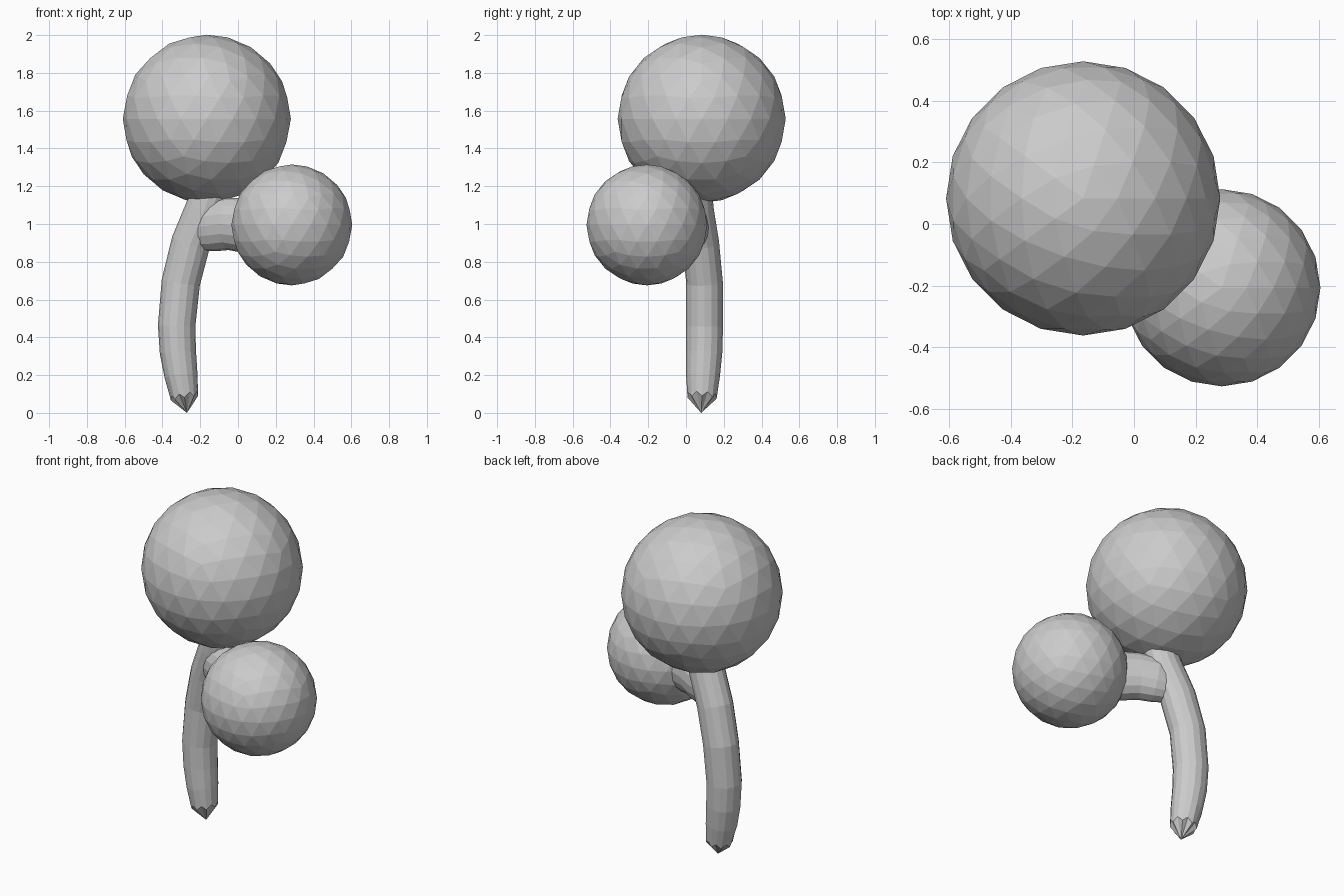
import bpy, bmesh, math
from mathutils import Vector

if "Cube" in bpy.data.objects:
    bpy.data.objects.remove(bpy.data.objects["Cube"])

SIDES = 16


def foliage(name, centre, radius):
    bpy.ops.mesh.primitive_ico_sphere_add(subdivisions=3, radius=radius, location=centre)
    bpy.context.object.name = name


def tube(name, rings, ref, tip=None):
    """Loft rings of (centre, half width across, half width along ref)."""
    bm = bmesh.new()
    pts = [Vector(r[0]) for r in rings]
    loops = []
    for i, (_, ru, rv) in enumerate(rings):
        t = (pts[min(i + 1, len(pts) - 1)] - pts[max(i - 1, 0)]).normalized()
        u = Vector(ref).cross(t).normalized()
        v = t.cross(u)
        loop = []
        for k in range(SIDES):
            a = 2 * math.pi * k / SIDES
            p = pts[i] + u * ru * math.cos(a) + v * rv * math.sin(a)
            # jagged rim above the pointed foot
            if tip and i == 0:
                p.z += 0.012 if k % 2 else -0.012
            loop.append(bm.verts.new(p))
        loops.append(loop)
    for a, b in zip(loops, loops[1:]):
        for k in range(SIDES):
            n = (k + 1) % SIDES
            bm.faces.new((a[k], a[n], b[n], b[k]))
    if tip:
        foot = bm.verts.new(tip)
        for k in range(SIDES):
            bm.faces.new((foot, loops[0][(k + 1) % SIDES], loops[0][k]))
    else:
        bm.faces.new(loops[0])
    bm.faces.new(loops[-1])
    bmesh.ops.recalc_face_normals(bm, faces=bm.faces)
    mesh = bpy.data.meshes.new(name)
    bm.to_mesh(mesh)
    bm.free()
    bpy.context.collection.objects.link(bpy.data.objects.new(name, mesh))


# Foliage balls
foliage("large_foliage", (-0.165, 0.083, 1.557), 0.445)
foliage("small_foliage", (0.285, -0.207, 0.995), 0.32)

# Curved trunk with pointed foot
tube("trunk", [
    ((-0.283, 0.085, 0.09), 0.073, 0.077),
    ((-0.302, 0.09, 0.20), 0.088, 0.09),
    ((-0.318, 0.096, 0.32), 0.096, 0.096),
    ((-0.325, 0.098, 0.46), 0.099, 0.098),
    ((-0.303, 0.098, 0.69), 0.102, 0.097),
    ((-0.250, 0.078, 0.90), 0.104, 0.097),
    ((-0.175, 0.050, 1.08), 0.104, 0.096),
    ((-0.150, 0.045, 1.16), 0.104, 0.096),
], (0, 1, 0), tip=(-0.27, 0.08, 0.0))

# Side branch to the small ball
tube("branch", [
    ((-0.22, 0.065, 0.975), 0.075, 0.115),
    ((-0.13, 0.025, 0.99), 0.095, 0.135),
    ((-0.05, -0.02, 1.0), 0.10, 0.138),
    ((0.05, -0.075, 0.99), 0.105, 0.145),
    ((0.16, -0.135, 0.99), 0.10, 0.14),
], (0, 0, 1))
